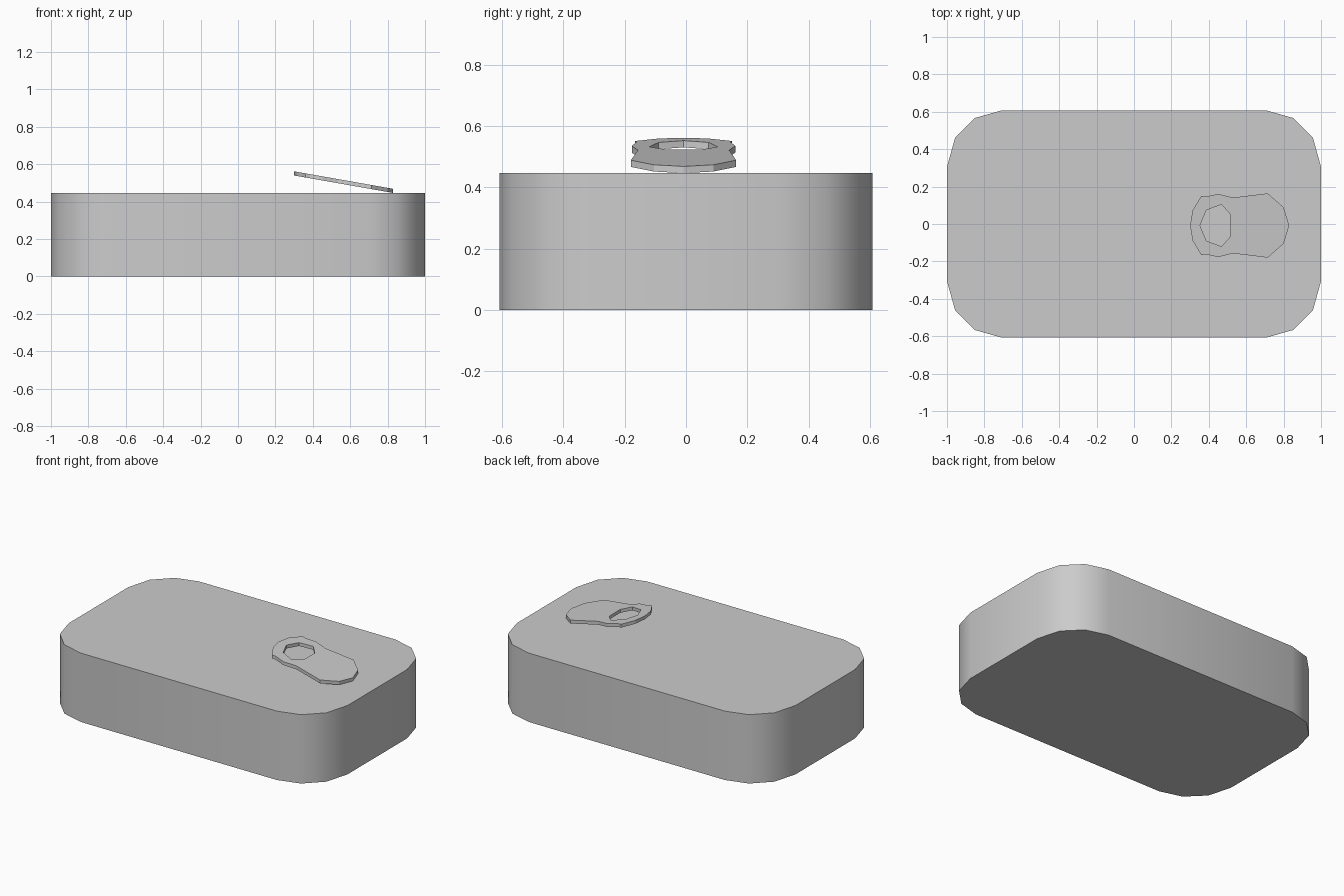
import bpy, bmesh, math

old = bpy.data.objects.get("Cube")
if old:
    bpy.data.objects.remove(old, do_unlink=True)

metal = bpy.data.materials.new("tin_grey")
metal.use_nodes = True
metal.diffuse_color = (0.6, 0.6, 0.6, 1)
metal.node_tree.nodes["Principled BSDF"].inputs["Base Color"].default_value = (0.6, 0.6, 0.6, 1)


def plate(name, loops, thickness, height, smooth_angle):
    """Extrude a flat outline (with optional holes) upward; height(x) sets the underside."""
    bm = bmesh.new()
    edges = []
    for loop in loops:
        vs = [bm.verts.new((x, y, 0)) for x, y in loop]
        edges += [bm.edges.new((v, vs[i - 1])) for i, v in enumerate(vs)]
    if len(loops) == 1:
        bm.faces.new(vs)
    else:
        bmesh.ops.triangle_fill(bm, use_beauty=True, edges=edges)
    top = bmesh.ops.extrude_face_region(bm, geom=bm.faces[:])["geom"]
    for v in top:
        if isinstance(v, bmesh.types.BMVert):
            v.co.z = thickness
    for v in bm.verts:
        v.co.z += height(v.co.x)
    bmesh.ops.recalc_face_normals(bm, faces=bm.faces[:])
    mesh = bpy.data.meshes.new(name)
    bm.to_mesh(mesh)
    bm.free()
    mesh.materials.append(metal)
    obj = bpy.data.objects.new(name, mesh)
    bpy.context.collection.objects.link(obj)
    bpy.ops.object.select_all(action="DESELECT")
    obj.select_set(True)
    bpy.context.view_layer.objects.active = obj
    bpy.ops.object.shade_smooth_by_angle(angle=math.radians(smooth_angle))
    return obj


def mirror_y(half, centre=0.0):
    """Close a half outline running from +x to -x by mirroring it in y."""
    lower = [(x, -y) for x, y in reversed(half) if y > 0]
    return [(x, y + centre) for x, y in half + lower]


# Can body: rectangle with broad faceted corners
corner = [(1, 0.305), (0.957, 0.46), (0.85, 0.567), (0.705, 0.608)]
half_body = corner + [(-x, y) for x, y in reversed(corner)]
plate("can_body", [mirror_y(half_body)], 0.447, lambda x: 0, 40)

# Pull tab: waisted plate with a finger hole, tilted up towards the middle
tab = [(0.83, 0), (0.80, 0.097), (0.715, 0.172), (0.53, 0.149), (0.45, 0.169),
       (0.383, 0.154), (0.36, 0.158), (0.313, 0.08), (0.30, 0)]
hole = [(0.517, 0.057), (0.468, 0.112), (0.387, 0.082), (0.353, 0)]
slope = math.tan(math.radians(10))
plate("pull_tab", [mirror_y(tab, -0.008), mirror_y(hole, -0.008)], 0.022,
      lambda x: 0.446 + (0.83 - x) * slope, 20)
